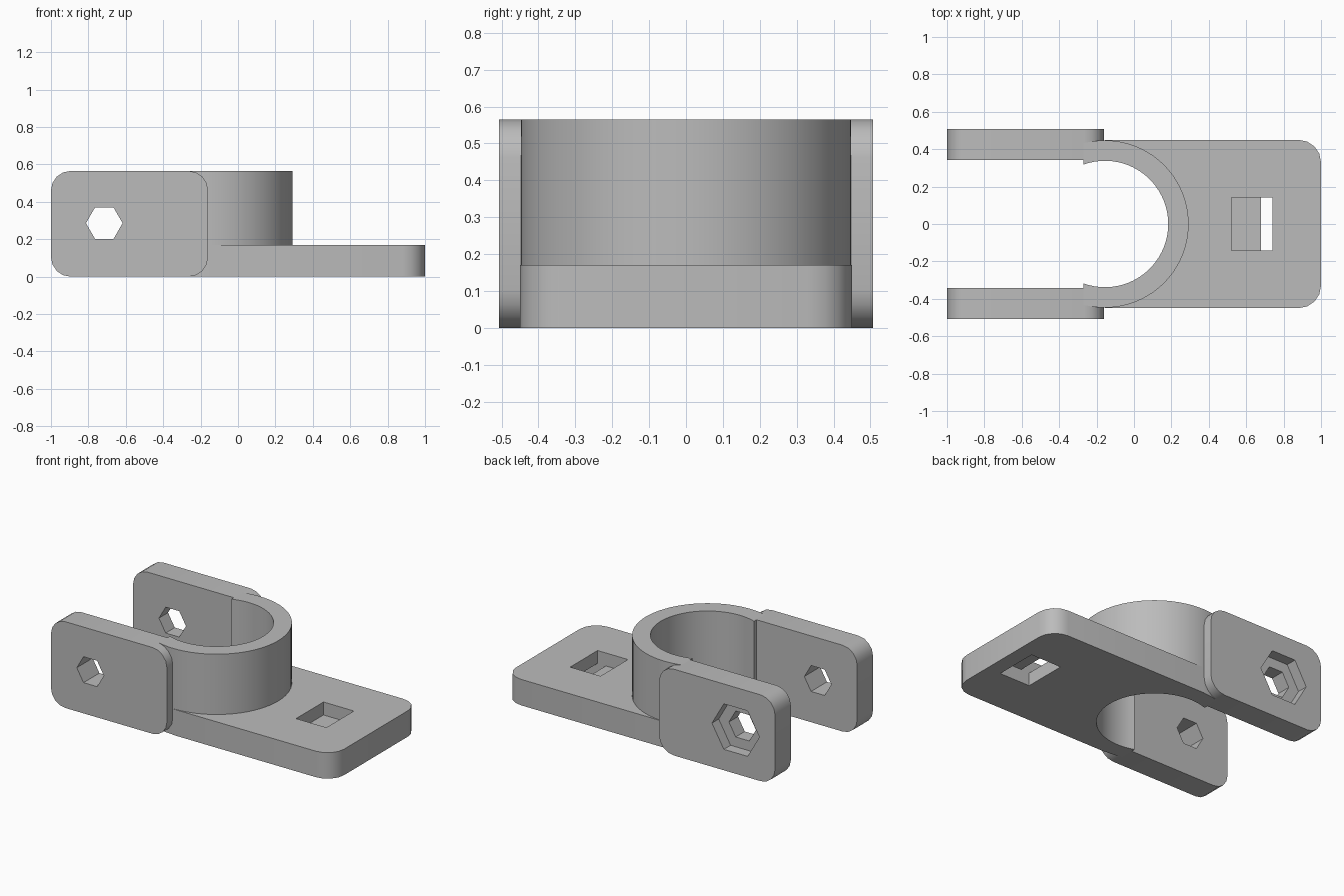
import bpy
import bmesh
import math
from mathutils import Vector

cube = bpy.data.objects.get("Cube")
if cube:
    bpy.data.objects.remove(cube, do_unlink=True)

HEIGHT = 0.565
PLATE_Z = 0.17
RING_X = -0.155
R_OUT, R_IN = 0.447, 0.338

GREY = (0.5, 0.5, 0.5, 1)
mat = bpy.data.materials.new("plain grey")
mat.use_nodes = True
mat.diffuse_color = GREY
mat.node_tree.nodes["Principled BSDF"].inputs["Base Color"].default_value = GREY


def arc(cx, cy, r, start, end, steps):
    """Points along an arc, angles in degrees."""
    angles = [math.radians(start + (end - start) * i / steps) for i in range(steps + 1)]
    return [(cx + r * math.cos(a), cy + r * math.sin(a)) for a in angles]


def prism(name, outline, low, high, upright=False):
    """Extrude a flat outline along z, or along y when upright."""
    def place(p, d):
        return Vector((p[0], d, p[1])) if upright else Vector((p[0], p[1], d))
    bm = bmesh.new()
    face = bm.faces.new([bm.verts.new(place(p, low)) for p in outline])
    extruded = bmesh.ops.extrude_face_region(bm, geom=[face])["geom"]
    moved = [v for v in extruded if isinstance(v, bmesh.types.BMVert)]
    bmesh.ops.translate(bm, verts=moved, vec=place((0, 0), high - low))
    bmesh.ops.recalc_face_normals(bm, faces=bm.faces)
    mesh = bpy.data.meshes.new(name)
    bm.to_mesh(mesh)
    bm.free()
    mesh.materials.append(mat)
    obj = bpy.data.objects.new(name, mesh)
    bpy.context.collection.objects.link(obj)
    return obj


def select(obj):
    bpy.ops.object.select_all(action='DESELECT')
    obj.select_set(True)
    bpy.context.view_layer.objects.active = obj


def cut(obj, cutter):
    """Subtract a cutter and throw it away."""
    cutter.hide_render = True
    mod = obj.modifiers.new("cut", 'BOOLEAN')
    mod.operation = 'DIFFERENCE'
    mod.solver = 'EXACT'
    mod.object = cutter
    select(obj)
    bpy.ops.object.modifier_apply(modifier=mod.name)
    bpy.data.objects.remove(cutter, do_unlink=True)


def smooth(obj):
    select(obj)
    bpy.ops.object.shade_smooth_by_angle(angle=math.radians(35))


def rectangle(x0, x1, y0, y1):
    return [(x0, y0), (x1, y0), (x1, y1), (x0, y1)]


def rounded(x0, x1, y0, y1, r):
    return (arc(x1 - r, y1 - r, r, 0, 90, 4) + arc(x0 + r, y1 - r, r, 90, 180, 4)
            + arc(x0 + r, y0 + r, r, 180, 270, 4) + arc(x1 - r, y0 + r, r, 270, 360, 4))


# Clamp ring, open towards the ears
ring = prism("clamp_ring",
             arc(RING_X, 0, R_OUT, -105, 105, 42) + arc(RING_X, 0, R_IN, 110, -110, 42),
             0, HEIGHT)
smooth(ring)

# Base plate, hollowed to fit around the ring
plate = prism("base_plate",
              arc(0.88, -0.33, 0.12, -90, 0, 4) + arc(0.88, 0.33, 0.12, 0, 90, 4)
              + [(RING_X, 0.45)] + arc(RING_X, 0, 0.39, 90, -90, 32) + [(RING_X, -0.45)],
              0, PLATE_Z)
# Stepped slot made of two overlapping pockets
cut(plate, prism("upper_pocket", rectangle(0.52, 0.74, -0.142, 0.142), PLATE_Z / 2, 0.3))
cut(plate, prism("lower_pocket", rectangle(0.68, 0.90, -0.142, 0.142), -0.1, PLATE_Z / 2 + 0.001))
smooth(plate)

# Clamping ears with hexagonal bolt holes
HOLE = (-0.715, 0.286)
for name, low, high in (("front_ear", -0.507, -0.343), ("back_ear", 0.343, 0.507)):
    ear = prism(name, rounded(-1, -0.16, 0, HEIGHT, 0.105), low, high, upright=True)
    cut(ear, prism("bolt_hole", arc(*HOLE, 0.098, 0, 300, 5), low - 0.1, high + 0.1, upright=True))
    if name == "back_ear":
        # Nut recess on the outer face
        cut(ear, prism("nut_recess", arc(*HOLE, 0.172, 0, 300, 5), high - 0.07, high + 0.1, upright=True))
    smooth(ear)
